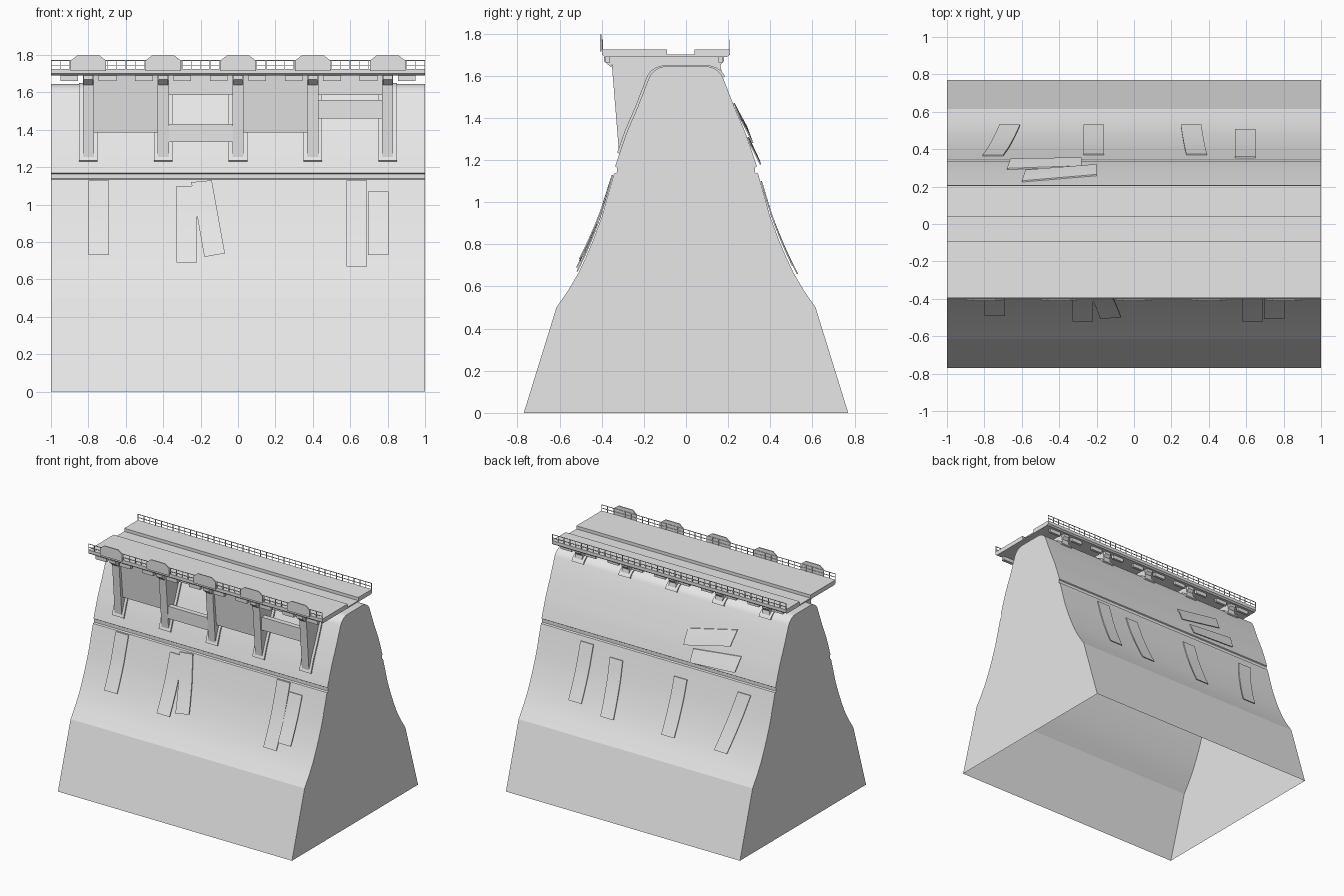
import bpy, bmesh, math

cube = bpy.data.objects.get("Cube")
if cube:
    bpy.data.objects.remove(cube)

concrete = bpy.data.materials.new("pale_concrete")
concrete.use_nodes = True
concrete.diffuse_color = (0.8, 0.8, 0.8, 1)
concrete.node_tree.nodes["Principled BSDF"].inputs["Base Color"].default_value = (0.8, 0.8, 0.8, 1)


def finish(name, bm, smooth=None):
    bmesh.ops.recalc_face_normals(bm, faces=bm.faces)
    mesh = bpy.data.meshes.new(name)
    bm.to_mesh(mesh)
    bm.free()
    mesh.materials.append(concrete)
    obj = bpy.data.objects.new(name, mesh)
    bpy.context.collection.objects.link(obj)
    if smooth:
        bpy.ops.object.select_all(action='DESELECT')
        obj.select_set(True)
        bpy.context.view_layer.objects.active = obj
        bpy.ops.object.shade_smooth_by_angle(angle=math.radians(smooth))
    return obj


def add_prism(bm, points, x0, x1, closed=True):
    """Extrude a (y, z) outline along x; an open outline leaves its last side out."""
    a = [bm.verts.new((x0, y, z)) for y, z in points]
    b = [bm.verts.new((x1, y, z)) for y, z in points]
    bm.faces.new(a)
    bm.faces.new(b)
    n = len(points)
    for i in range(n if closed else n - 1):
        j = (i + 1) % n
        bm.faces.new((a[i], a[j], b[j], b[i]))


def add_box(bm, x0, x1, y0, y1, z0, z1):
    add_prism(bm, [(y0, z0), (y1, z0), (y1, z1), (y0, z1)], x0, x1)


# Dam wall: half outline from foot to crest, mirrored, open underneath
half = [(0.77, 0), (0.615, 0.5), (0.56, 0.58), (0.51, 0.665), (0.475, 0.74),
        (0.443, 0.815), (0.4, 0.93), (0.342, 1.135), (0.328, 1.14), (0.328, 1.165),
        (0.336, 1.17), (0.313, 1.24), (0.28, 1.335), (0.23, 1.45)]
for i in range(8):
    t = math.radians(26 + 64 * i / 7)
    half.append((0.09 + 0.095 * math.cos(t), 1.55 + 0.095 * math.sin(t)))
outline = [(-y, z) for y, z in half] + half[::-1]

bm = bmesh.new()
add_prism(bm, outline, -1, 1, closed=False)
finish("dam_wall", bm, smooth=14)


def wall_y(z):
    for (ya, za), (yb, zb) in zip(half, half[1:]):
        if za <= z <= zb and zb > za:
            return ya + (yb - ya) * (z - za) / (zb - za)
    return half[-1][0]


# Piers straddling the crest, each with a wider collar on the wall
PIERS = [-0.8, -0.4, 0, 0.4, 0.8]
saddle = [p for p in outline if (p[0] < 0 and p[1] > 1.235) or (p[0] > 0 and p[1] > 1.56)]
pier_shape = [(-0.355, 1.69), (-0.318, 1.235)] + saddle + [(0.155, 1.69)]
collar_low = [(-wall_y(1.23), 1.23)] + saddle
collar_top = [(y + math.copysign(0.01, y) * min(1, abs(y) / 0.15), z + 0.005)
              for y, z in collar_low]
for k, x in enumerate(PIERS):
    bm = bmesh.new()
    add_prism(bm, pier_shape, x - 0.03, x + 0.03)
    # Corbels under the deck edges
    add_prism(bm, [(-0.39, 1.69), (-0.39, 1.67), (-0.355, 1.64), (-0.345, 1.69)], x - 0.025, x + 0.025)
    add_prism(bm, [(0.18, 1.69), (0.18, 1.67), (0.155, 1.64), (0.15, 1.69)], x - 0.025, x + 0.025)
    finish(f"pier_{k + 1}", bm)

    bm = bmesh.new()
    add_prism(bm, collar_low + collar_top[::-1], x - 0.05, x + 0.05)
    finish(f"pier_collar_{k + 1}", bm)

    # Hanging boxes beside each pier
    bm = bmesh.new()
    for s in (-1, 1):
        a, b = sorted((x + s * 0.055, x + s * 0.15))
        add_box(bm, a, b, -0.385, -0.36, 1.662, 1.69)
        add_box(bm, a, b, 0.155, 0.175, 1.662, 1.69)
    finish(f"bracket_boxes_{k + 1}", bm)

    # Chamfered plate on the front railing
    bm = bmesh.new()
    rim = [(-0.095, 1.715), (0.095, 1.715), (0.095, 1.77), (0.06, 1.797), (-0.06, 1.797), (-0.095, 1.77)]
    front = bm.faces.new([bm.verts.new((x + u, -0.408, z)) for u, z in rim])
    ext = bmesh.ops.extrude_face_region(bm, geom=[front])["geom"]
    bmesh.ops.translate(bm, vec=(0, 0.008, 0), verts=[v for v in ext if isinstance(v, bmesh.types.BMVert)])
    bm.faces.new(list(reversed(rim_v)) if (rim_v := [v for v in bm.verts if v.co.y < -0.404]) and
                 not any(all(v.co.y < -0.404 for v in f.verts) for f in bm.faces) else rim_v) \
        if not any(all(v.co.y < -0.404 for v in f.verts) for f in bm.faces) else None
    finish(f"railing_plate_{k + 1}", bm)

# Infill between piers: gate panels in two bays, cross beams in the others
for name, a in (("left", 0), ("right", -0.8)):
    bm = bmesh.new()
    add_prism(bm, [(-0.335, 1.69), (-0.306, 1.385), (-0.22, 1.385), (-0.16, 1.6), (-0.16, 1.69)],
              a + 0.03, a + 0.37)
    finish(f"gate_panel_{name}", bm)
for name, a, z0, z1 in (("right", -0.4, 1.335, 1.43), ("left", 0.4, 1.46, 1.56)):
    bm = bmesh.new()
    add_box(bm, a + 0.03, a + 0.37, -0.325, -0.285, z0, z1)
    finish(f"cross_beam_{name}", bm)
    bm = bmesh.new()
    add_box(bm, a + 0.03, a + 0.37, -0.22, -0.17, 1.585, 1.69)
    finish(f"upper_beam_{name}", bm)

# Deck with a shallow channel between two raised walkways
bm = bmesh.new()
add_prism(bm, [(-0.385, 1.69), (-0.398, 1.7), (-0.398, 1.724), (-0.09, 1.724), (-0.09, 1.7),
               (0.04, 1.7), (0.04, 1.724), (0.208, 1.724), (0.208, 1.7), (0.195, 1.69)], -1, 1)
finish("deck", bm)

# Railings along both deck edges
for name, y in (("front", -0.396), ("back", 0.205)):
    bm = bmesh.new()
    for z in (1.745, 1.77):
        add_box(bm, -1, 1, y - 0.002, y + 0.002, z - 0.002, z + 0.002)
    for i in range(41):
        x = -0.998 + i * 1.996 / 40
        add_box(bm, x - 0.002, x + 0.002, y - 0.002, y + 0.002, 1.72, 1.772)
    finish(f"railing_{name}", bm)


def slab(name, side, corners, lift):
    """Thin slab lying on the wall; corners are (x, z): top pair, then bottom pair."""
    (ax, az), (bx, bz), (cx, cz), (dx, dz) = corners
    bm = bmesh.new()
    rows = []
    for r in range(7):
        t = r / 6
        row = []
        for x, z in ((ax + (dx - ax) * t, az + (dz - az) * t), (bx + (cx - bx) * t, bz + (cz - bz) * t)):
            y = wall_y(z) + 0.002 + lift * t
            row.append((bm.verts.new((x, side * y, z)), bm.verts.new((x, side * (y + 0.007), z))))
        rows.append(row)
    for (p, q), (s, u) in zip(rows, rows[1:]):
        for i in (0, 1):
            bm.faces.new((p[i], q[i], u[i], s[i]))
        for e, f in ((p, s), (q, u)):
            bm.faces.new((e[0], e[1], f[1], f[0]))
    for p, q in (rows[0], rows[-1]):
        bm.faces.new((p[0], q[0], q[1], p[1]))
    finish(name, bm, smooth=14)


def upright(x, z1, z0, lean=0.0):
    return [(x, z1), (x + 0.11, z1), (x + 0.11 + lean, z0), (x + lean, z0)]


# Loose facing slabs on the front, then on the back
front_slabs = [(upright(-0.8, 1.13, 0.73), 0.004), (upright(-0.33, 1.1, 0.69), 0.015),
               ([(-0.25, 1.12), (-0.14, 1.13), (-0.07, 0.74), (-0.18, 0.72)], 0.015),
               (upright(0.58, 1.13, 0.67), 0.004), (upright(0.695, 1.07, 0.73), 0.02)]
back_slabs = [(upright(-0.81, 1.07, 0.66, 0.09), 0.01), (upright(-0.27, 1.05, 0.66), 0.01),
              (upright(0.28, 1.05, 0.66, -0.03), 0.01), (upright(0.54, 1.1, 0.7), 0.006),
              ([(-0.6, 1.47), (-0.2, 1.39), (-0.2, 1.28), (-0.58, 1.36)], 0.012),
              ([(-0.68, 1.31), (-0.28, 1.27), (-0.28, 1.18), (-0.66, 1.2)], 0.015)]
for name, side, group in (("front", -1, front_slabs), ("back", 1, back_slabs)):
    for i, (corners, lift) in enumerate(group):
        slab(f"{name}_facing_slab_{i + 1}", side, corners, lift)
